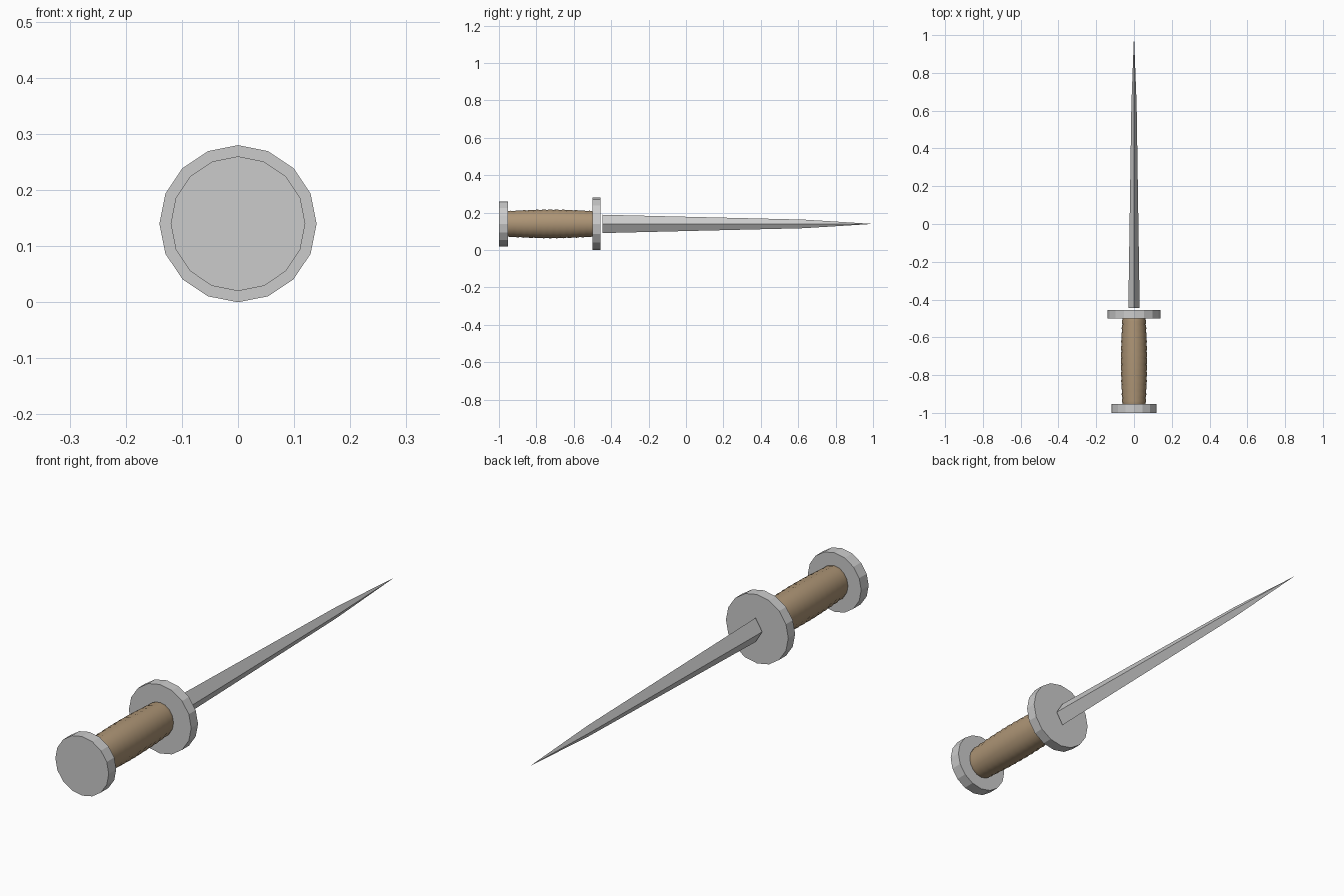
import bpy, bmesh, math

if "Cube" in bpy.data.objects:
    bpy.data.objects.remove(bpy.data.objects["Cube"])

Z0 = 0.14  # height of the long axis


def loft(name, sections, sides, smooth=False, color=None):
    """Skin elliptical rings (y, half width x, half height z) along y."""
    bm = bmesh.new()
    rings = []
    for y, rx, rz in sections:
        if rx == 0:
            rings.append([bm.verts.new((0, y, Z0))])
            continue
        rings.append([bm.verts.new((rx * math.cos(2 * math.pi * i / sides), y,
                                    Z0 + rz * math.sin(2 * math.pi * i / sides)))
                      for i in range(sides)])
    for a, b in zip(rings, rings[1:]):
        for i in range(sides):
            j = (i + 1) % sides
            if len(b) == 1:
                bm.faces.new((a[i], a[j], b[0]))
            else:
                bm.faces.new((a[i], a[j], b[j], b[i]))
    for r in (rings[0], rings[-1]):
        if len(r) > 2:
            bm.faces.new(r)
    bmesh.ops.recalc_face_normals(bm, faces=bm.faces)
    me = bpy.data.meshes.new(name)
    bm.to_mesh(me)
    bm.free()
    ob = bpy.data.objects.new(name, me)
    bpy.context.collection.objects.link(ob)
    if color:
        mat = bpy.data.materials.new(name + "_material")
        mat.diffuse_color = color
        mat.use_nodes = True
        mat.node_tree.nodes["Principled BSDF"].inputs["Base Color"].default_value = mat.diffuse_color
        me.materials.append(mat)
    if smooth:
        bpy.ops.object.select_all(action='DESELECT')
        ob.select_set(True)
        bpy.context.view_layer.objects.active = ob
        bpy.ops.object.shade_smooth_by_angle(angle=math.radians(40))
    return ob


# end disc and guard disc
loft("pommel", [(-1.0, 0.12, 0.12), (-0.952, 0.12, 0.12)], 16)
loft("guard", [(-0.5, 0.14, 0.14), (-0.456, 0.14, 0.14)], 16)

# gently swollen grip with fine wrapped ribs
y0, y1, ribs = -0.955, -0.497, 13
grip = []
for k in range(2 * ribs + 1):
    t = k / (2 * ribs)
    r = 0.069 + 0.008 * math.sin(math.pi * t) - (0.003 if k % 2 == 0 else 0)
    grip.append((y0 + (y1 - y0) * t, r * 0.91, r * 1.01))
loft("grip", grip, 16, smooth=True, color=(0.42, 0.3, 0.18, 1))

# diamond-section blade
loft("blade", [(-0.446, 0.03, 0.049), (0.63, 0.014, 0.023), (1.0, 0, 0)], 4)
